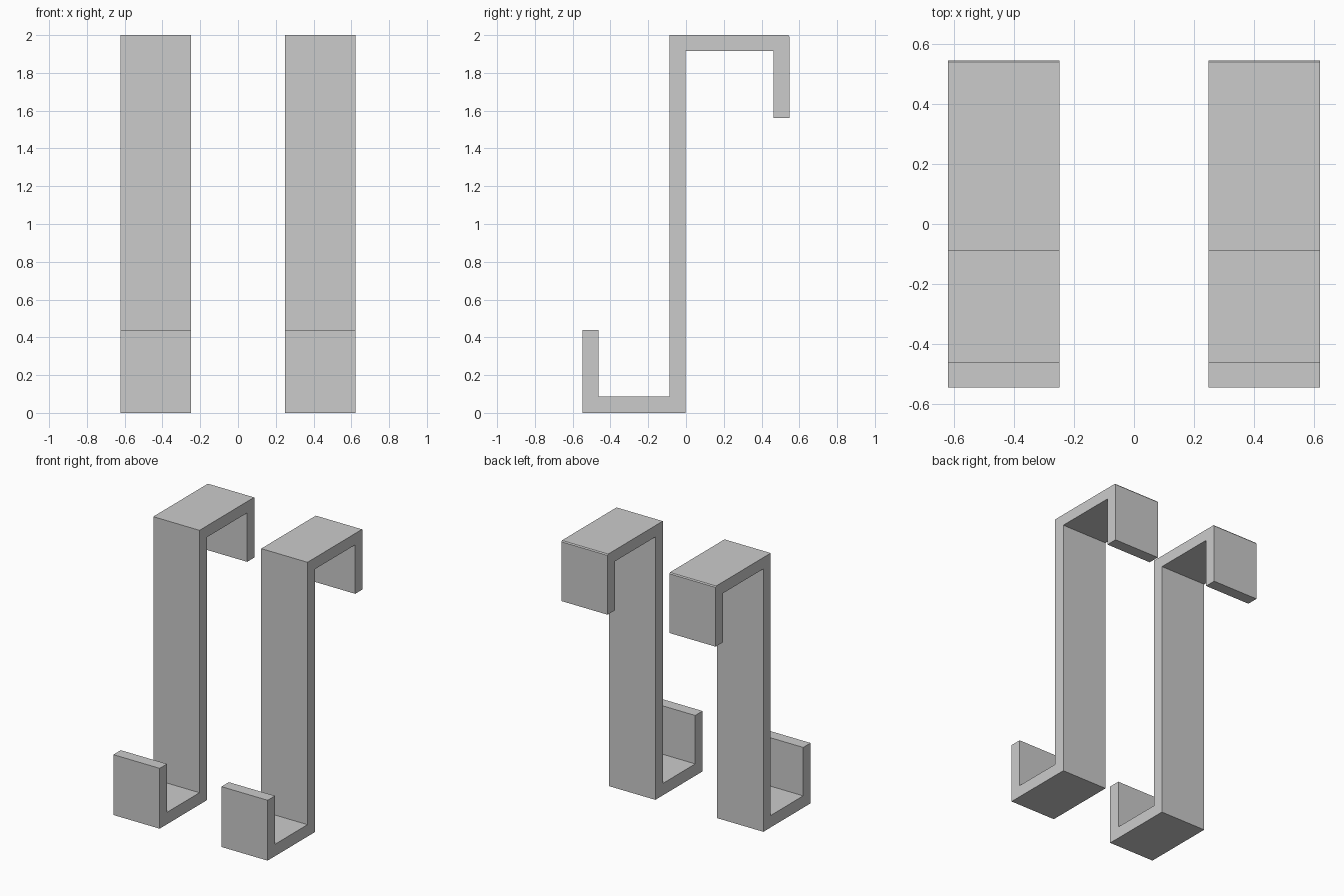
import bpy
import bmesh

cube = bpy.data.objects.get("Cube")
if cube:
    bpy.data.objects.remove(cube, do_unlink=True)

# Plain grey material
grey = bpy.data.materials.new("light_grey")
grey.use_nodes = True
colour = (0.6, 0.6, 0.6, 1.0)
grey.diffuse_color = colour
grey.node_tree.nodes["Principled BSDF"].inputs["Base Color"].default_value = colour

# S-shaped side profile as (y, z), starting at the front lip's outer foot
PROFILE = [
    (-0.547, 0), (-0.003, 0),                      # lower shelf underside
    (-0.003, 1.917), (0.462, 1.917),               # back of strap, under top shelf
    (0.462, 1.56), (0.547, 1.56),                  # rear lip
    (0.547, 1.992), (0.541, 2),                    # small chamfer on the rear top edge
    (-0.088, 2), (-0.088, 0.087),                  # top, strap front
    (-0.462, 0.087), (-0.462, 0.44), (-0.547, 0.44),  # lower shelf, front lip
]
INNER, OUTER = 0.249, 0.622


def make_hook(name, x0, x1):
    """Extrude the side profile across the width of one hook."""
    bm = bmesh.new()
    face = bm.faces.new([bm.verts.new((x0, y, z)) for y, z in PROFILE])
    out = bmesh.ops.extrude_face_region(bm, geom=[face])
    moved = [v for v in out["geom"] if isinstance(v, bmesh.types.BMVert)]
    bmesh.ops.translate(bm, verts=moved, vec=(x1 - x0, 0, 0))
    bmesh.ops.recalc_face_normals(bm, faces=bm.faces)
    mesh = bpy.data.meshes.new(name)
    bm.to_mesh(mesh)
    bm.free()
    mesh.materials.append(grey)
    obj = bpy.data.objects.new(name, mesh)
    bpy.context.collection.objects.link(obj)


# The pair of hooks
make_hook("left_hook", INNER, OUTER)
make_hook("right_hook", -OUTER, -INNER)
